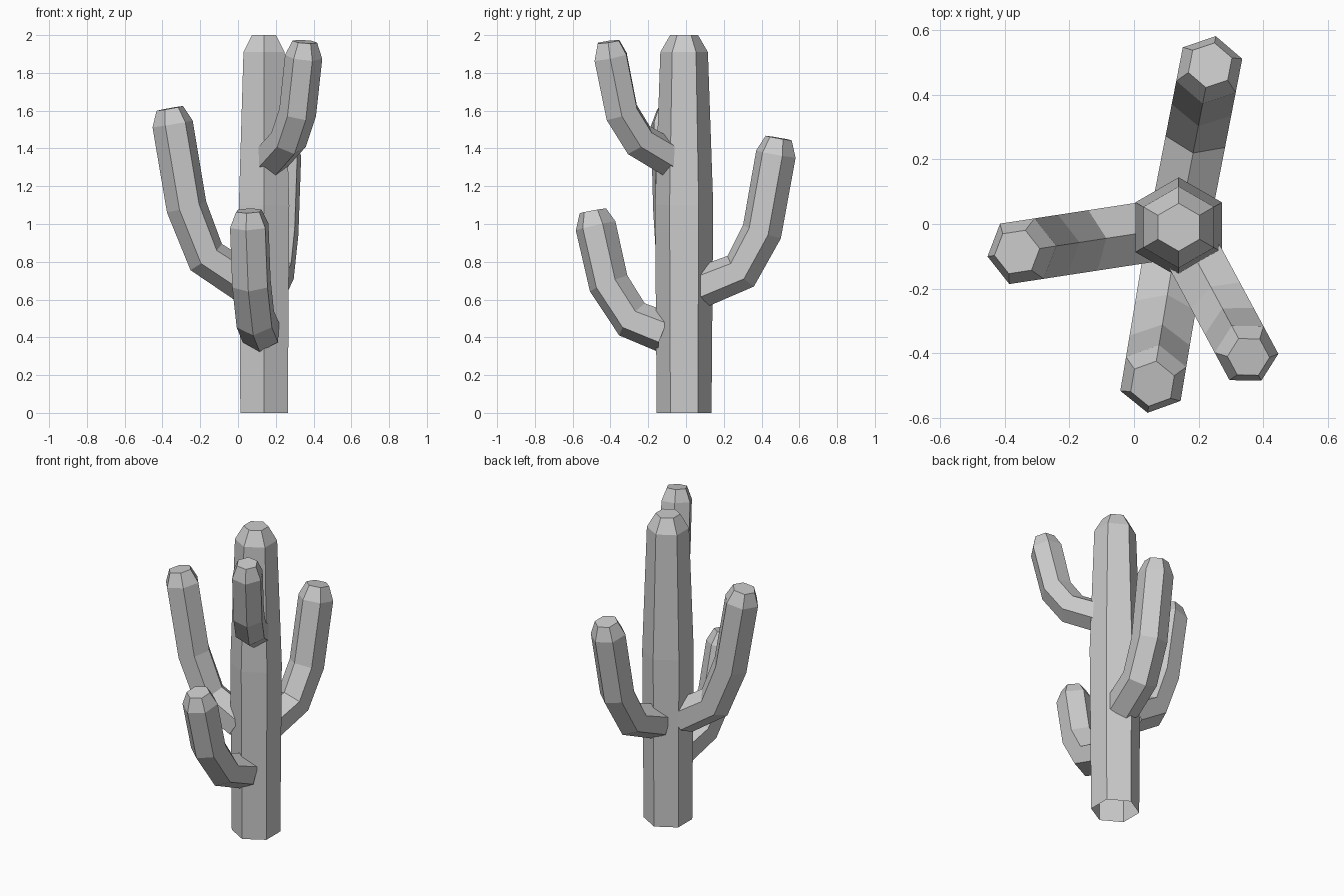
import bpy, bmesh
from math import cos, sin, pi, radians
from mathutils import Vector

if "Cube" in bpy.data.objects:
    bpy.data.objects.remove(bpy.data.objects["Cube"])

AXIS = Vector((0.138, -0.01, 0))   # trunk centre line
SIDES = 6


def tube(name, rings):
    """Loft six-sided rings, open at the base and capped at the tip.
    Each ring is (centre, u axis, v axis, radius)."""
    bm = bmesh.new()
    loops = []
    for c, u, v, r in rings:
        loops.append([bm.verts.new(c + r * (cos(2 * pi * i / SIDES) * u + sin(2 * pi * i / SIDES) * v))
                      for i in range(SIDES)])
    for a, b in zip(loops, loops[1:]):
        for i in range(SIDES):
            j = (i + 1) % SIDES
            bm.faces.new((a[i], a[j], b[j], b[i]))
    bm.faces.new(loops[-1])
    bmesh.ops.recalc_face_normals(bm, faces=bm.faces)
    mesh = bpy.data.meshes.new(name)
    bm.to_mesh(mesh)
    bm.free()
    obj = bpy.data.objects.new(name, mesh)
    bpy.context.collection.objects.link(obj)
    return obj


def arm(name, angle, radius, path):
    """Bent arm in a vertical plane through the trunk; path is (distance, height)."""
    out = Vector((cos(radians(angle)), sin(radians(angle)), 0))
    up = Vector((0, 0, 1))
    side = up.cross(out)
    pts = [AXIS + out * d + up * z for d, z in path]
    rings = []
    last = len(pts) - 1
    for i, p in enumerate(pts):
        before = (p - pts[i - 1]).normalized() if i > 0 else Vector()
        after = (pts[i + 1] - p).normalized() if i < last else Vector()
        tangent = (before + after).normalized()
        if i == last - 1:
            tangent = before
        rings.append((p, side.cross(tangent), side, radius * (0.66 if i == last else 1)))
    tube(name, rings)


# Trunk: slight swell in the middle, bevelled top
X, Y, Z = Vector((1, 0, 0)), Vector((0, 1, 0)), Vector((0, 0, 1))
tube("trunk", [(AXIS + Z * z, Y, X, r)
               for z, r in ((0, 0.145), (1.1, 0.154), (1.91, 0.126), (2.0, 0.074))])

# Arms
arm("front_arm", -99.5, 0.109, [(0.10, 0.425), (0.28, 0.495), (0.405, 0.685), (0.475, 0.99), (0.49, 1.07)])
arm("back_arm", 79, 0.108, [(0.09, 0.665), (0.305, 0.75), (0.42, 0.96), (0.495, 1.37), (0.51, 1.455)])
arm("left_arm", -171.3, 0.109, [(0.10, 0.69), (0.31, 0.825), (0.415, 1.09), (0.49, 1.53), (0.505, 1.612)])
arm("right_arm", -61.7, 0.099, [(0.08, 1.345), (0.273, 1.445), (0.375, 1.59), (0.442, 1.885), (0.455, 1.965)])
